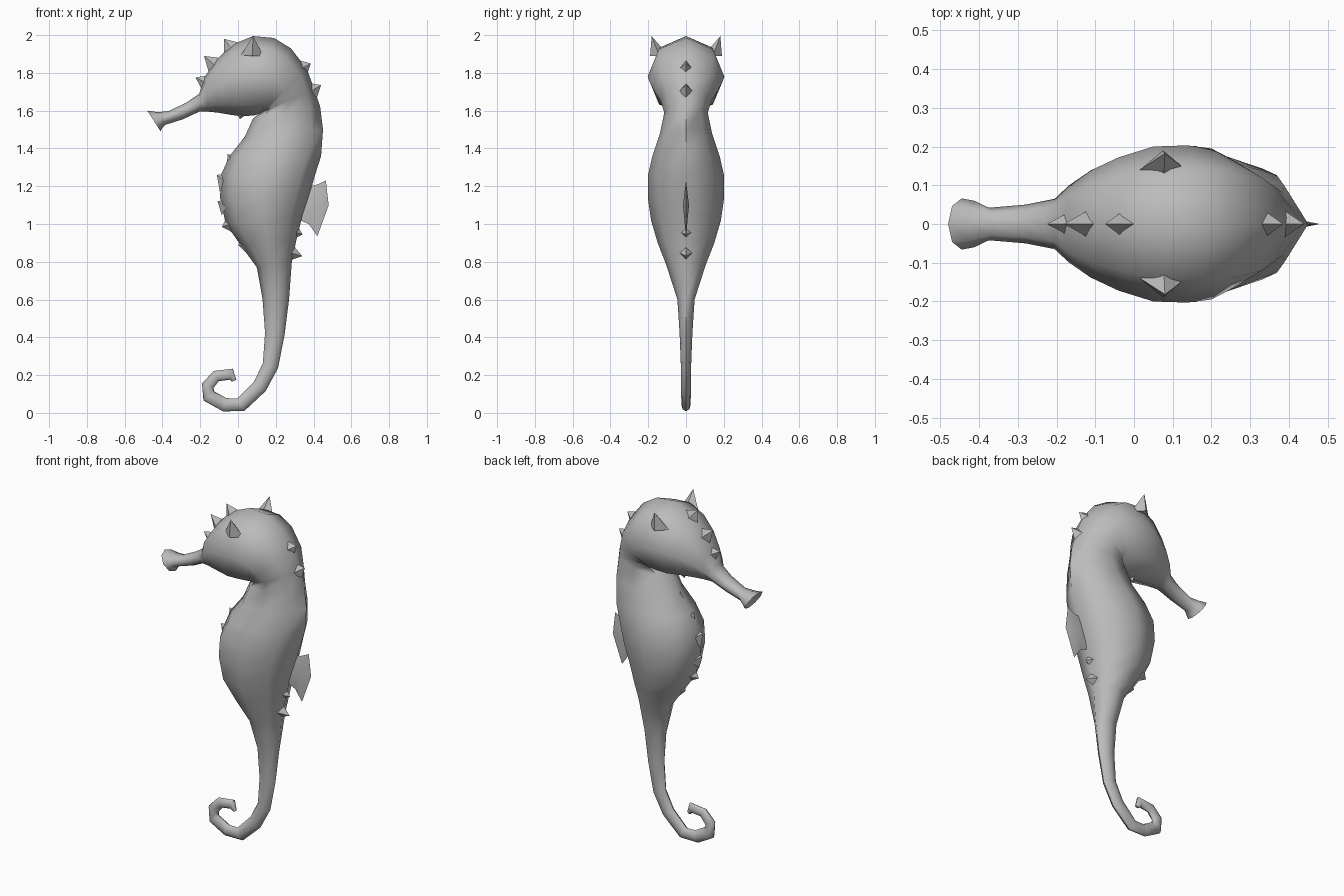
import bpy, bmesh, math
from mathutils import Vector

cube = bpy.data.objects.get("Cube")
if cube:
    bpy.data.objects.remove(cube, do_unlink=True)

skin = bpy.data.materials.new("plain grey")
skin.use_nodes = True
GREY = (0.5, 0.5, 0.5, 1.0)
skin.diffuse_color = GREY
skin.node_tree.nodes["Principled BSDF"].inputs["Base Color"].default_value = GREY


def finish(bm, name, angle):
    """Turn a bmesh into a named, shaded object."""
    bmesh.ops.recalc_face_normals(bm, faces=bm.faces)
    mesh = bpy.data.meshes.new(name)
    bm.to_mesh(mesh)
    bm.free()
    mesh.materials.append(skin)
    obj = bpy.data.objects.new(name, mesh)
    bpy.context.collection.objects.link(obj)
    bpy.ops.object.select_all(action='DESELECT')
    obj.select_set(True)
    bpy.context.view_layer.objects.active = obj
    bpy.ops.object.shade_smooth_by_angle(angle=math.radians(angle))
    return obj


def loft(rings, name, sides=8):
    """Skin elliptical rings given as front x, z, back x, z and half width."""
    bm = bmesh.new()
    loops = []
    for fx, fz, bx, bz, width in rings:
        front, back = Vector((fx, 0, fz)), Vector((bx, 0, bz))
        middle, reach = (front + back) / 2, (back - front) / 2
        side = Vector((0, width, 0))
        turns = [math.tau * i / sides for i in range(sides)]
        loops.append([bm.verts.new(middle + reach * math.cos(a) + side * math.sin(a))
                      for a in turns])
    for low, high in zip(loops, loops[1:]):
        for i in range(sides):
            j = (i + 1) % sides
            bm.faces.new((low[i], low[j], high[j], high[i]))
    bm.faces.new(loops[0])
    bm.faces.new(loops[-1])
    return finish(bm, name, 60)


def spike(name, base, tip, length, thickness):
    """Four-sided thorn with a diamond base sunk into the body."""
    base, tip = Vector(base), Vector(tip)
    along = Vector((0, 1, 0)).cross(tip - base).normalized() * length
    across = Vector((0, thickness, 0))
    bm = bmesh.new()
    foot = [bm.verts.new(base + o) for o in (along, across, -along, -across)]
    point = bm.verts.new(tip)
    for i in range(4):
        bm.faces.new((foot[i], foot[(i + 1) % 4], point))
    bm.faces.new(foot)
    return finish(bm, name, 30)


# Curled tail: centre x, z and radius, from the tip upwards
tail_path = [(-.02, .17, .012), (-.035, .205, .03), (-.115, .195, .03),
             (-.16, .145, .033), (-.155, .09, .037), (-.07, .043, .036),
             (.015, .043, .038), (.115, .14, .04), (.172, .25, .042),
             (.195, .42, .052), (.2, .6, .07)]
tail = []
for i, (x, z, r) in enumerate(tail_path):
    before = tail_path[max(i - 1, 0)]
    after = tail_path[min(i + 1, len(tail_path) - 1)]
    step = Vector((after[0] - before[0], after[1] - before[1])).normalized()
    dx, dz = -step.y * r, step.x * r
    tail.append((x + dx, z + dz, x - dx, z - dz, r * .65))

# Torso with a round belly, narrowing into the neck
torso = [(.1, .77, .285, .8, .105), (.02, .88, .31, .92, .15),
         (-.065, 1.0, .34, 1.04, .185), (-.095, 1.14, .375, 1.14, .202),
         (-.09, 1.26, .405, 1.25, .202), (-.045, 1.36, .44, 1.36, .178),
         (.035, 1.46, .45, 1.5, .138), (.08, 1.56, .435, 1.62, .115)]

# Head bending over to the face, snout and flared mouth
head = [(.13, 1.595, .405, 1.71, .135), (.13, 1.595, .365, 1.82, .17),
        (.12, 1.585, .28, 1.93, .195), (.085, 1.575, .19, 1.985, .203),
        (.02, 1.57, .08, 1.995, .2), (-.05, 1.58, -.03, 1.95, .172),
        (-.11, 1.59, -.115, 1.87, .138), (-.16, 1.595, -.175, 1.78, .1),
        (-.205, 1.595, -.205, 1.69, .065), (-.29, 1.555, -.27, 1.645, .05),
        (-.385, 1.525, -.365, 1.598, .042), (-.4, 1.51, -.425, 1.592, .06),
        (-.41, 1.49, -.48, 1.6, .066), (-.405, 1.525, -.435, 1.575, .03)]
loft(tail + torso + head, "seahorse_body")

# Midline thorns: base x, z, tip x, z, half length
thorns = {
    "crest_thorn": [(-.15, 1.74, -.225, 1.775, .06), (-.11, 1.83, -.18, 1.89, .06),
                    (-.02, 1.91, -.075, 1.98, .07)],
    "nape_thorn": [(.33, 1.82, .385, 1.85, .06), (.38, 1.7, .44, 1.735, .06)],
    "chin_thorn": [(.02, 1.6, .01, 1.555, .04)],
    "belly_thorn": [(.06, 1.44, .015, 1.435, .05), (-.02, 1.32, -.055, 1.37, .05),
                    (-.06, 1.22, -.112, 1.26, .06), (-.06, 1.09, -.108, 1.12, .05),
                    (-.04, 1.0, -.085, .985, .05), (.04, .89, .0, .89, .04)],
    "back_thorn": [(.27, .85, .34, .83, .05), (.29, .96, .342, .945, .05)],
}
for name, rows in thorns.items():
    for bx, bz, tx, tz, half in rows:
        spike(name, (bx, 0, bz), (tx, 0, tz), half, .04)

# Paired horns on the crown
for label, s in (("left", 1), ("right", -1)):
    spike(label + "_horn", (.075, s * .14, 1.89), (.08, s * .182, 1.995), .06, .05)

# Dorsal fin: thin scalloped plate, thicker along its middle
outline = [(.37, 1.2), (.41, 1.205), (.465, 1.23), (.48, 1.1), (.42, .935),
           (.375, 1.0), (.315, 1.025), (.33, 1.1)]
bm = bmesh.new()
rim = [bm.verts.new((x, 0, z)) for x, z in outline]
for s in (-1, 1):
    hub = bm.verts.new((.4, s * .016, 1.1))
    for i, v in enumerate(rim):
        bm.faces.new((v, rim[(i + 1) % len(rim)], hub))
finish(bm, "dorsal_fin", 40)
